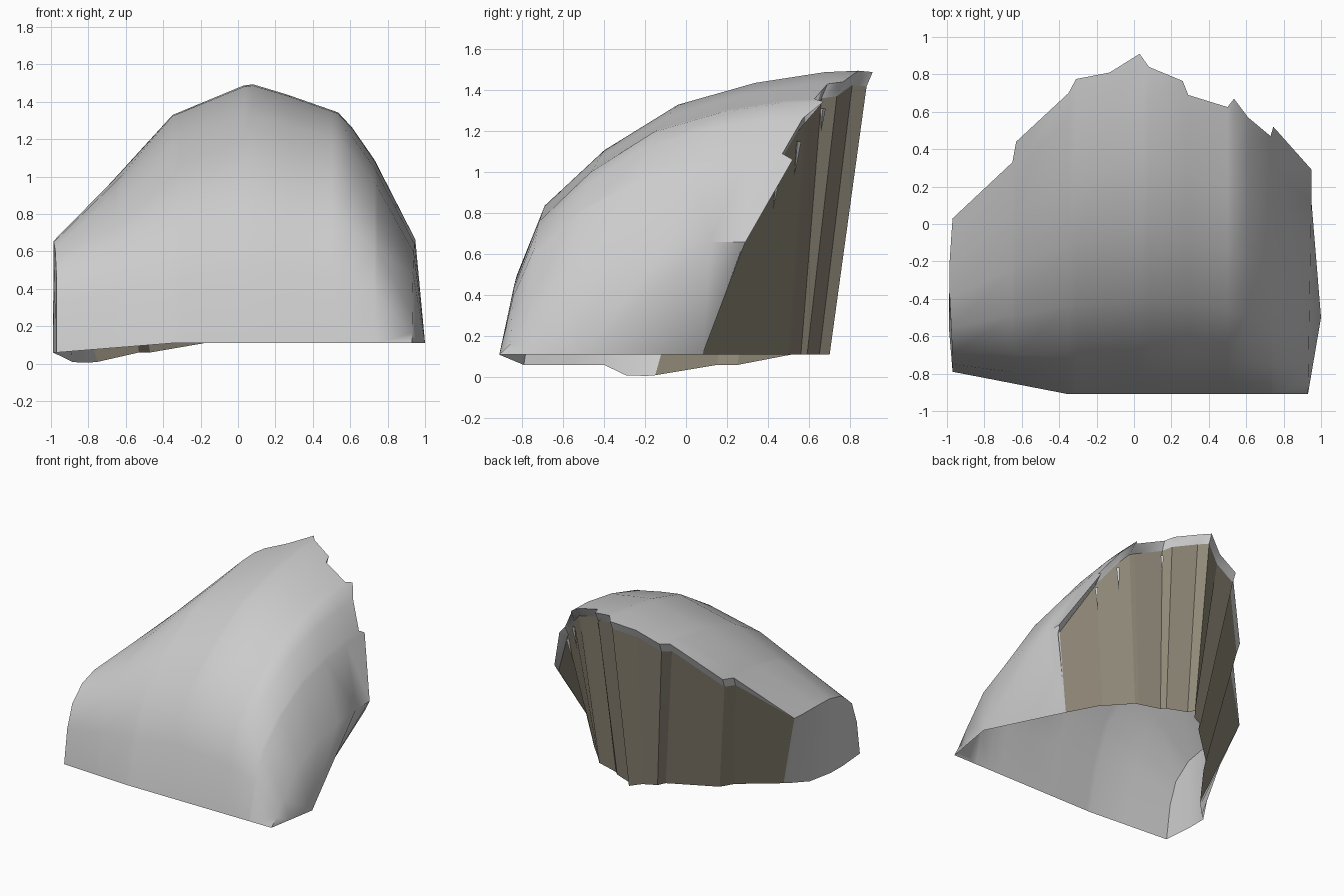
import bpy, bmesh, math
from mathutils import Vector

if "Cube" in bpy.data.objects:
    bpy.data.objects.remove(bpy.data.objects["Cube"])


def interp(x, pts):
    """Piecewise linear lookup; works on scalars or coordinate tuples."""
    if x <= pts[0][0]:
        return pts[0][1]
    for (a, p), (b, q) in zip(pts, pts[1:]):
        if x <= b:
            k = (x - a) / (b - a)
            if isinstance(p, tuple):
                return Vector(p).lerp(Vector(q), k)
            return p + (q - p) * k
    return pts[-1][1]


def grid_object(name, rows):
    """Skin a list of equally long point rows with quads."""
    bm = bmesh.new()
    vs = [[bm.verts.new(p) for p in row] for row in rows]
    for r, s in zip(vs, vs[1:]):
        for i in range(len(r) - 1):
            bm.faces.new((r[i], r[i + 1], s[i + 1], s[i]))
    bmesh.ops.remove_doubles(bm, verts=bm.verts, dist=0.002)
    bmesh.ops.recalc_face_normals(bm, faces=bm.faces)
    me = bpy.data.meshes.new(name)
    bm.to_mesh(me)
    bm.free()
    ob = bpy.data.objects.new(name, me)
    bpy.context.collection.objects.link(ob)
    return ob


# Jagged back rim in plan, and the base of the broken wall under each point
RIM = [(-.97, .03), (-.65, .33), (-.63, .44), (-.35, .70), (-.31, .775),
       (-.13, .81), (.03, .91), (.08, .84), (.26, .765), (.29, .69),
       (.50, .625), (.535, .67), (.61, .57), (.73, .47), (.745, .52), (.95, .29)]
FOOT = [(-.75, -.15), (-.53, .15), (-.47, .25), (-.18, .51), (-.15, .57),
        (-.05, .62), (.01, .70), (.04, .65), (.19, .59), (.22, .56),
        (.38, .51), (.41, .50), (.47, .43), (.57, .325), (.585, .31), (.71, .08)]

# Crest height across x, and the smoothed rim depth
CREST = [(-.97, .65), (-.35, 1.33), (.06, 1.50), (.26, 1.44), (.56, 1.335),
         (.73, 1.09), (.95, .66)]
DEPTH = [(-.97, .0), (-.35, .67), (.03, .82), (.5, .6), (.95, .2)]

# Front-to-back rise: depth fraction, then rise at left end, centre, right end
RISE = [(0, 0, 0, 0), (.05, .45, .28, .10), (.13, .74, .525, .30), (.30, .93, .72, .68),
        (.51, 1, .88, .88), (.73, 1.01, .957, .96), (.93, 1, .995, 1), (1, 1, 1, 1)]

# Bottom edges of the side panels; the right one fans from a single corner
LEFT = [(0, (-.97, -.79, .06)), (.45, (-1, -.43, .06)), (.6, (-.97, -.35, .06)),
        (.75, (-.87, -.28, 0)), (1, (-.75, -.15, .01))]
RIGHT = [(0, (.93, -.91, .11)), (.3, (1, -.5, .11)), (.93, (1, -.5, .11)),
         (1, (.71, .08, .11))]

# Outer shell rows, front edge to rim
rows = []
for t, left, centre, right in RISE:
    row = [Vector(interp(t, LEFT))]
    # straight spans between the main ridges
    section = []
    for x, top in CREST:
        f = left if x < -.9 else right if x > .9 else centre
        z0 = .06 if x < -.9 else .11
        section.append((x, z0 + (top - z0) * f))
    for x, y_rim in RIM:
        y0 = interp(x, [(-.97, -.79), (-.35, -.91)])
        y1 = y_rim if t == 1 else interp(x, DEPTH)
        px = min(x, .93 + .02 * t)
        if x < -.9:
            px -= .03 * math.sin(math.pi * t) * t
        row.append(Vector((px, y0 + (y1 - y0) * t, interp(x, section))))
    row.append(Vector(interp(t, RIGHT)))
    rows.append(row)

# Lip turned down from the rim to the wall
lip = [p + Vector((-.01 * p.x, -.03, -.07)) for p in rows[-1][1:-1]]
lip[0] = rows[-1][1].copy()
lip[-1] = rows[-1][-2] + Vector((-.015, -.03, -.06))
for spike in (11, 14):
    lip[spike].y -= .06
rows.append([rows[-1][0]] + lip + [rows[-1][-1]])

shell = grid_object("outer_shell", rows)
bpy.context.view_layer.objects.active = shell
shell.select_set(True)
bpy.ops.object.shade_smooth_by_angle(angle=math.radians(50))

# Folded back wall
feet = [Vector((x, y, interp(x, [(-.75, .01), (-.53, .06), (-.45, .06), (-.25, .11)])))
        for x, y in FOOT]
wall = grid_object("back_wall", [lip, feet])
mat = bpy.data.materials.new("wall_brown")
mat.diffuse_color = (.28, .25, .19, 1)
mat.use_nodes = True
mat.node_tree.nodes["Principled BSDF"].inputs["Base Color"].default_value = mat.diffuse_color
wall.data.materials.append(mat)

# Thin shards hanging from the lip over the wall
for i, length in ((9, .12), (12, .18), (13, .18)):
    p = lip[i].lerp(feet[i], .04) + Vector((.01, .012, 0))
    q = p + (feet[i] - p).normalized() * length
    bpy.ops.mesh.primitive_cone_add(vertices=3, radius1=.014, radius2=0, depth=length,
                                    location=(p + q) / 2)
    shard = bpy.context.object
    shard.name = "lip_shard"
    shard.rotation_euler = (q - p).to_track_quat('Z', 'Y').to_euler()
